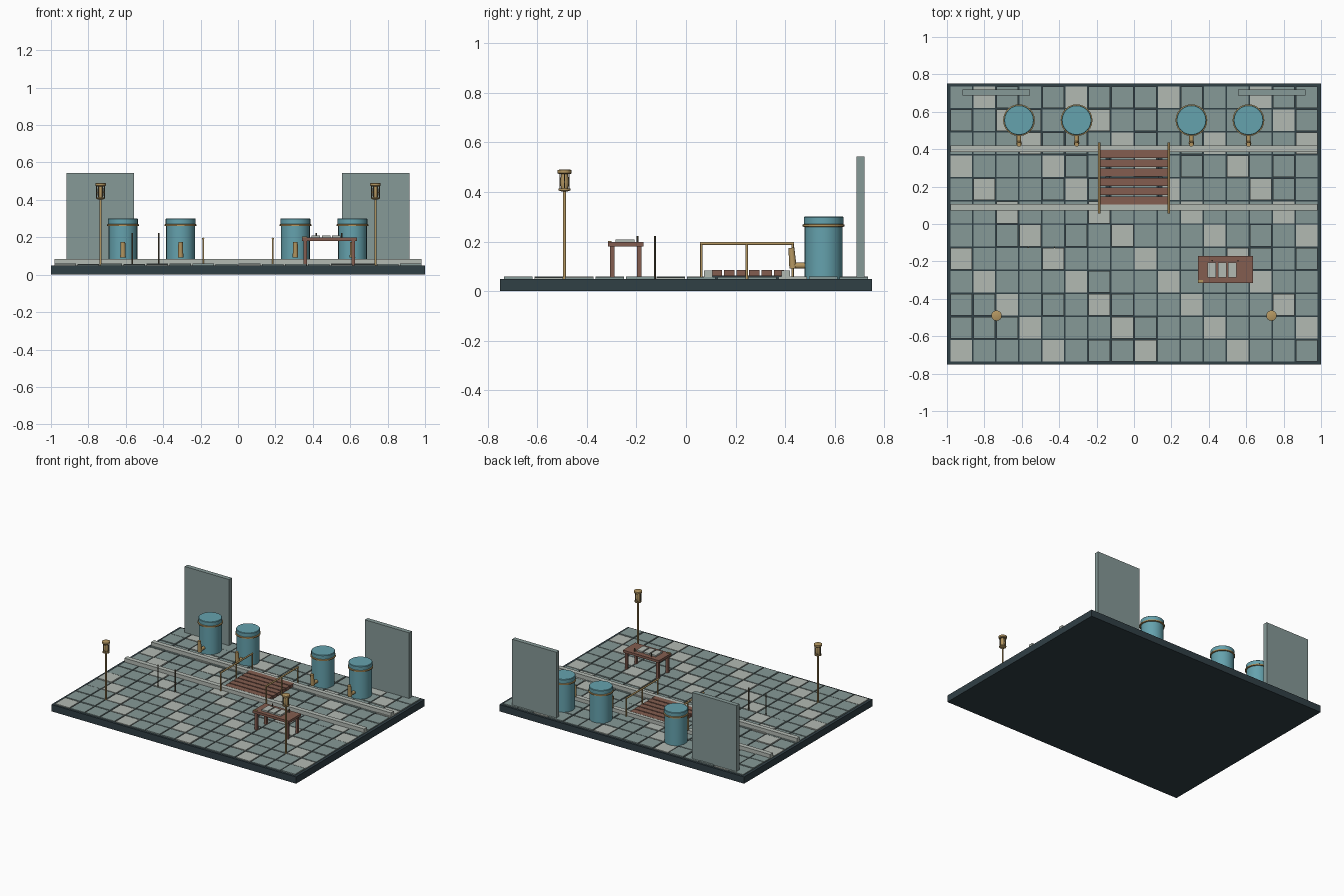
import bpy, bmesh, math, random
from mathutils import Vector, Matrix

random.seed(4)
old = bpy.data.objects.get("Cube")
if old:
    bpy.data.objects.remove(old, do_unlink=True)


def material(name, rgb):
    m = bpy.data.materials.new(name)
    m.use_nodes = True
    col = (*rgb, 1)
    m.diffuse_color = col
    m.node_tree.nodes["Principled BSDF"].inputs["Base Color"].default_value = col
    return m


slate = material("dark slate", (0.03, 0.05, 0.06))
stone = material("grey green stone", (0.24, 0.32, 0.31))
pale = material("pale stone", (0.45, 0.49, 0.45))
teal = material("teal enamel", (0.13, 0.36, 0.42))
brass = material("brass", (0.46, 0.31, 0.12))
wood = material("red brown wood", (0.23, 0.11, 0.08))
bronze = material("dark bronze", (0.12, 0.10, 0.06))


def finish(name, bm, mats, smooth=False):
    mesh = bpy.data.meshes.new(name)
    bm.to_mesh(mesh)
    bm.free()
    ob = bpy.data.objects.new(name, mesh)
    bpy.context.collection.objects.link(ob)
    for m in mats:
        mesh.materials.append(m)
    if smooth:
        bpy.ops.object.select_all(action="DESELECT")
        ob.select_set(True)
        bpy.context.view_layer.objects.active = ob
        bpy.ops.object.shade_smooth_by_angle(angle=math.radians(35))
    return ob


def add_box(bm, lo, hi, index=0):
    lo, hi = Vector(lo), Vector(hi)
    mat = Matrix.Translation((lo + hi) / 2) @ Matrix.Diagonal((*(hi - lo), 1))
    verts = bmesh.ops.create_cube(bm, size=1, matrix=mat)["verts"]
    for f in {f for v in verts for f in v.link_faces}:
        f.material_index = index


def box(name, lo, hi, mat):
    bm = bmesh.new()
    add_box(bm, lo, hi)
    return finish(name, bm, [mat])


def rod(name, a, b, r, mat, r2=None, sides=12):
    a, b = Vector(a), Vector(b)
    d = b - a
    spin = d.to_track_quat("Z", "Y").to_matrix().to_4x4()
    bm = bmesh.new()
    bmesh.ops.create_cone(bm, cap_ends=True, segments=sides, radius1=r,
                          radius2=r if r2 is None else r2, depth=d.length,
                          matrix=Matrix.Translation((a + b) / 2) @ spin)
    return finish(name, bm, [mat], True)


def lathe(name, x, y, profile, mat, sides=24):
    bm = bmesh.new()
    rings = []
    for r, z in profile:
        rings.append([bm.verts.new((x + r * math.cos(t), y + r * math.sin(t), z))
                      for t in (2 * math.pi * k / sides for k in range(sides))])
    for low, high in zip(rings, rings[1:]):
        for k in range(sides):
            n = (k + 1) % sides
            bm.faces.new((low[k], low[n], high[n], high[k]))
    bm.faces.new(rings[0][::-1])
    bm.faces.new(rings[-1])
    return finish(name, bm, [mat], True)


# Base slab and floor tiles, pale ones on broken diagonals
box("base_slab", (-1, -0.75, 0), (1, 0.75, 0.05), slate)
cols, rows, pitch, half = 16, 12, 0.123, 0.0575
bm = bmesh.new()
for j in range(rows):
    for i in range(cols):
        x = (i - (cols - 1) / 2) * pitch
        y = (j - (rows - 1) / 2) * pitch
        top = 0.057 + random.uniform(-0.002, 0.002)
        add_box(bm, (x - half, y - half, 0.045), (x + half, y + half, top),
                int((i + j) % 4 == 0))
finish("floor_tiles", bm, [stone, pale])

# Channel kerbs
for name, y in (("front_kerb", 0.09), ("back_kerb", 0.402)):
    box(name, (-0.98, y - 0.017, 0.05), (0.98, y + 0.017, 0.084), pale)

# Footbridge planks on dark bearers
for k in range(6):
    y = 0.125 + 0.05 * k
    box(f"bridge_plank_{k + 1}", (-0.18, y - 0.021, 0.062), (0.18, y + 0.021, 0.085), wood)
for s in (-1, 1):
    box("bridge_bearer", (s * 0.14 - 0.012, 0.1, 0.05), (s * 0.14 + 0.012, 0.395, 0.063), slate)

# Bridge railings
for s in (-1, 1):
    x = s * 0.186
    for y in (0.062, 0.245, 0.43):
        rod("railing_post", (x, y, 0.05), (x, y, 0.195), 0.005, brass)
    rod("railing_bar", (x, 0.057, 0.192), (x, 0.436, 0.192), 0.006, brass)

# Water barrels with lid, hoop and spout
for x in (-0.615, -0.307, 0.307, 0.612):
    y = 0.555
    lathe("barrel", x, y, [(0.077, 0.05), (0.077, 0.272), (0.08, 0.272),
                           (0.08, 0.298), (0.077, 0.301)], teal)
    lathe("barrel_hoop", x, y, [(0.077, 0.259), (0.085, 0.261),
                                (0.085, 0.269), (0.077, 0.271)], brass)
    rod("spout_pipe", (x, 0.48, 0.103), (x, 0.425, 0.103), 0.012, brass)
    rod("spout_handle", (x, 0.432, 0.092), (x, 0.425, 0.175), 0.015, brass, 0.012)

# Standing wall panels
for s in (-1, 1):
    box("wall_panel", (s * 0.736 - 0.181, 0.687, 0.05), (s * 0.736 + 0.181, 0.72, 0.543), stone)

# Lamp posts with waisted caged lantern
for s in (-1, 1):
    x, y = s * 0.735, -0.49
    rod("lamp_pole", (x, y, 0.05), (x, y, 0.41), 0.006, brass)
    lathe("lantern_base", x, y, [(0.012, 0.402), (0.024, 0.407), (0.024, 0.414)], brass, 16)
    lathe("lantern_body", x, y, [(0.013, 0.412), (0.018, 0.44), (0.013, 0.474)], brass, 16)
    lathe("lantern_cap", x, y, [(0.023, 0.472), (0.028, 0.476), (0.028, 0.488), (0.02, 0.491)], brass, 16)
    for k in range(6):
        t = math.pi * k / 3
        c, n = math.cos(t) * 0.021, math.sin(t) * 0.021
        rod("lantern_bar", (x + c, y + n, 0.41), (x + c, y + n, 0.476), 0.0025, bronze, sides=6)

# Slender marker posts
for x in (-0.565, -0.425):
    rod("marker_post", (x, -0.125, 0.05), (x, -0.125, 0.222), 0.004, bronze, sides=8)

# Work table
tx, ty = 0.488, -0.243
box("table_top", (tx - 0.147, ty - 0.072, 0.18), (tx + 0.147, ty + 0.072, 0.198), wood)
for sx in (-1, 1):
    for sy in (-1, 1):
        x, y = tx + sx * 0.128, ty + sy * 0.055
        box("table_leg", (x - 0.009, y - 0.009, 0.05), (x + 0.009, y + 0.009, 0.18), wood)

# Samples, pegs and clasp on the table
for k in range(3):
    x = 0.416 + 0.055 * k
    box("sample_slab", (x - 0.023, -0.285, 0.198), (x + 0.023, -0.207, 0.209), pale)
for x in (0.418, 0.556):
    rod("table_peg", (x, -0.196, 0.198), (x, -0.196, 0.222), 0.004, bronze, sides=8)
box("table_clasp", (0.343, -0.314, 0.198), (0.37, -0.3, 0.203), brass)
